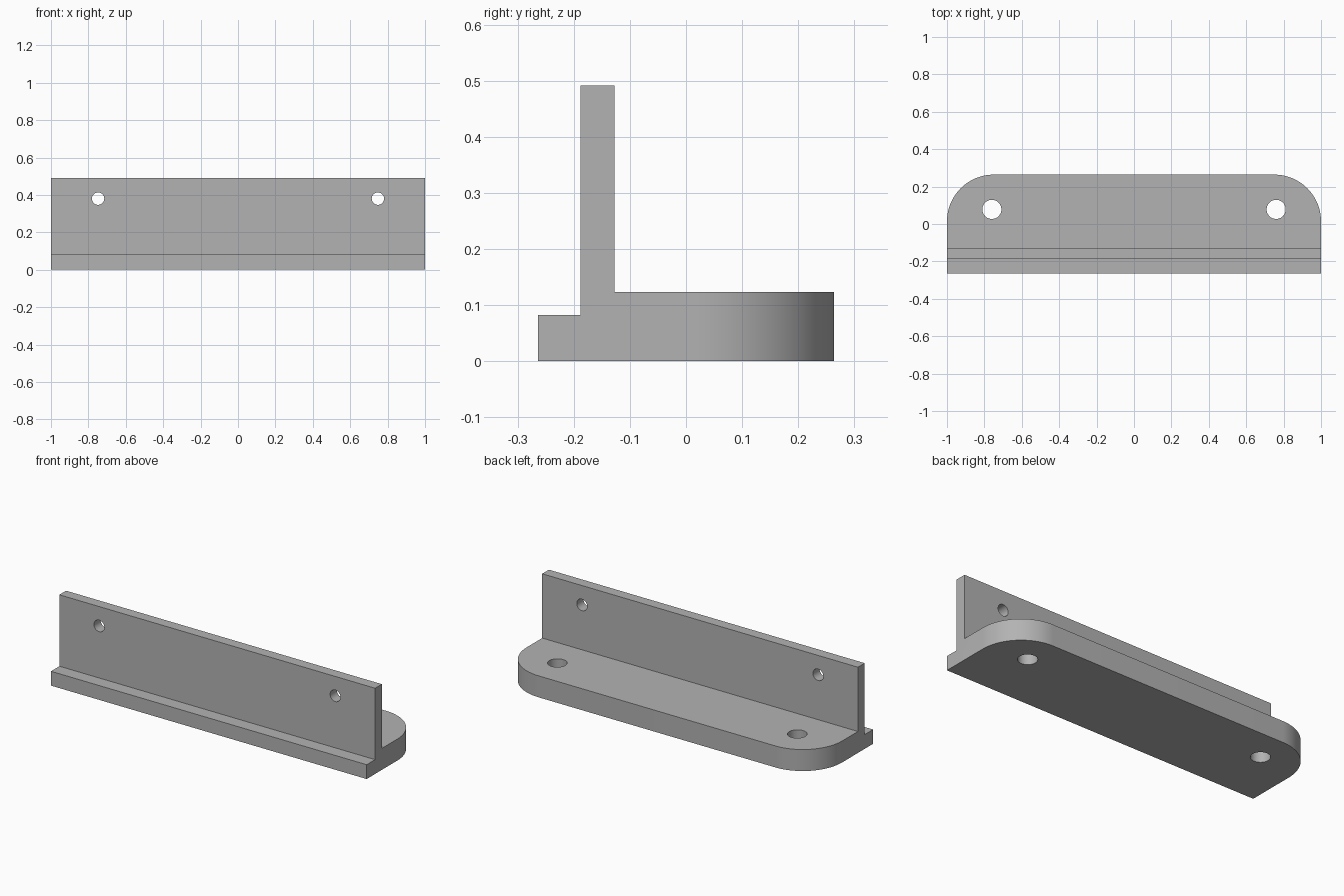
import bpy, bmesh, math

cube = bpy.data.objects.get("Cube")
if cube:
    bpy.data.objects.remove(cube, do_unlink=True)

# Single grey finish
grey = bpy.data.materials.new("plain_grey")
grey.use_nodes = True
colour = (0.45, 0.45, 0.45, 1)
grey.diffuse_color = colour
grey.node_tree.nodes["Principled BSDF"].inputs["Base Color"].default_value = colour

# Side profile (y, z): front lip, upright wall, rear flange
back = 0.264
profile = [(-back, 0), (back, 0), (back, 0.123), (-0.127, 0.123),
           (-0.127, 0.491), (-0.188, 0.491), (-0.188, 0.082), (-back, 0.082)]

bm = bmesh.new()
end = bm.faces.new([bm.verts.new((-1, y, z)) for y, z in profile])
swept = bmesh.ops.extrude_face_region(bm, geom=[end])["geom"]
bmesh.ops.translate(bm, vec=(2, 0, 0),
                    verts=[v for v in swept if isinstance(v, bmesh.types.BMVert)])
bmesh.ops.recalc_face_normals(bm, faces=bm.faces)

# Round the two rear corners of the flange
corners = [e for e in bm.edges
           if all(abs(v.co.y - back) < 1e-4 for v in e.verts)
           and abs(e.verts[0].co.x - e.verts[1].co.x) < 1e-4]
bmesh.ops.bevel(bm, geom=corners, offset=0.25, offset_type='OFFSET',
                segments=24, profile=0.5, affect='EDGES')
mesh = bpy.data.meshes.new("angle_bracket")
bm.to_mesh(mesh)
bm.free()
mesh.materials.append(grey)
bracket = bpy.data.objects.new("angle_bracket", mesh)
bpy.context.collection.objects.link(bracket)


def drill(name, location, radius, depth, rotation=(0, 0, 0)):
    bpy.ops.mesh.primitive_cylinder_add(vertices=48, radius=radius, depth=depth,
                                        location=location, rotation=rotation)
    cutter = bpy.context.object
    cutter.name = name
    cutter.data.materials.append(grey)
    cutter.hide_render = True
    cutter.hide_set(True)
    cut = bracket.modifiers.new(name, 'BOOLEAN')
    cut.object = cutter
    cut.operation = 'DIFFERENCE'
    cut.solver = 'EXACT'


# Screw holes, mirrored left and right
for side, label in ((1, "left"), (-1, "right")):
    drill(label + "_flange_hole_cutter", (side * 0.76, 0.078, 0.06), 0.051, 0.3)
    drill(label + "_wall_hole_cutter", (side * 0.748, -0.157, 0.38), 0.033, 0.2,
          (math.pi / 2, 0, 0))

# Bake the cuts, remove the cutters, shade the curves smooth
bpy.ops.object.select_all(action='DESELECT')
bpy.context.view_layer.objects.active = bracket
bracket.select_set(True)
for cut in list(bracket.modifiers):
    cutter = cut.object
    bpy.ops.object.modifier_apply(modifier=cut.name)
    bpy.data.objects.remove(cutter, do_unlink=True)
bpy.ops.object.shade_smooth_by_angle(angle=math.radians(30))
